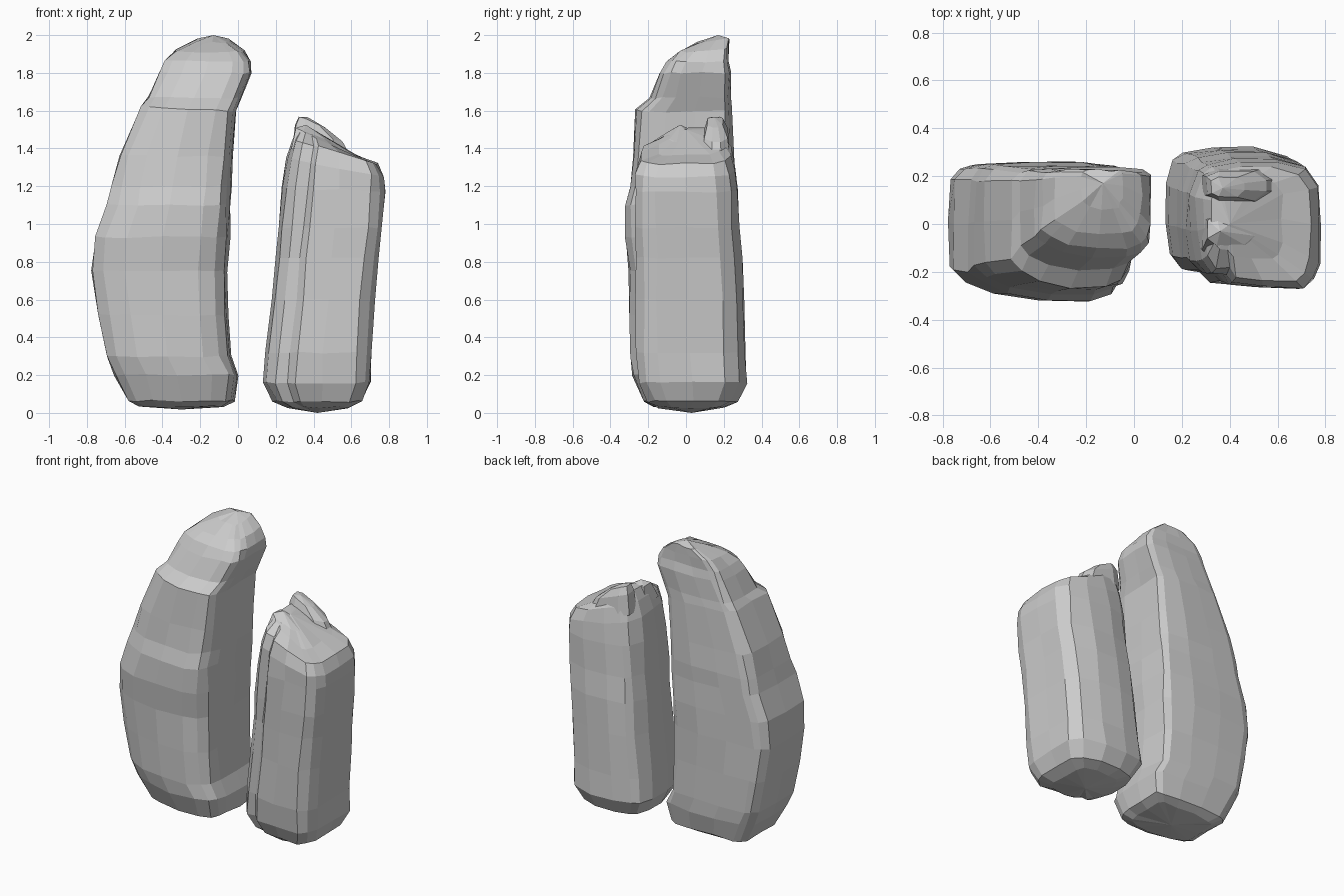
import bpy, bmesh, random

random.seed(4)


def loft(name, outline, sections, bottom, top, jitter=0.006):
    """Skin a unit outline through sections (z, x0, x1, y0, y1, slope_x, slope_y)."""
    bm = bmesh.new()
    rings = []
    for z, x0, x1, y0, y1, sx, sy in sections:
        ring = []
        for u, v in outline:
            r = [random.uniform(-jitter, jitter) for _ in range(3)]
            ring.append(bm.verts.new((x0 + u * (x1 - x0) + r[0],
                                      y0 + v * (y1 - y0) + r[1],
                                      z + sx * (u - 0.5) + sy * (v - 0.5) + r[2])))
        rings.append(ring)
    n = len(outline)
    for a, b in zip(rings, rings[1:]):
        for i in range(n):
            j = (i + 1) % n
            bm.faces.new((a[i], a[j], b[j], b[i]))
    for ring, tip in ((rings[0], bottom), (rings[-1], top)):
        c = bm.verts.new(tip)
        for i in range(n):
            bm.faces.new((ring[i], ring[(i + 1) % n], c))
    bmesh.ops.recalc_face_normals(bm, faces=bm.faces)
    me = bpy.data.meshes.new(name)
    bm.to_mesh(me)
    bm.free()
    ob = bpy.data.objects.new(name, me)
    bpy.context.collection.objects.link(ob)
    return ob


# Tall leaning stone: flat back, bulged front, stepped-back head
tall_outline = [(0, .22), (0, .55), (.01, .87), (.06, .95), (.13, .98), (.4, 1), (.7, 1),
                (.93, .97), (.99, .92), (1, .6), (.99, .3), (.97, .15), (.91, .06),
                (.78, 0), (.5, 0), (.24, .05), (.08, .14)]
tall_sections = [
    (.035, -.52, -.08, -.17, .17, 0, 0),
    (.065, -.58, -.02, -.22, .22, 0, 0),
    (.20, -.65, .005, -.28, .25, 0, 0),
    (.30, -.695, -.04, -.295, .255, 0, 0),
    (.52, -.735, -.055, -.30, .26, 0, 0),
    (.75, -.775, -.055, -.30, .26, 0, 0),
    (.93, -.755, -.045, -.32, .26, 0, 0),
    (1.10, -.69, -.04, -.325, .26, 0, 0),
    (1.20, -.665, -.035, -.295, .255, 0, 0),
    (1.36, -.625, -.025, -.28, .25, 0, 0),
    (1.61, -.51, -.01, -.265, .245, -.03, 0),
    (1.67, -.475, .02, -.19, .24, 0, 0),
    (1.80, -.415, .075, -.14, .235, 0, 0),
    (1.86, -.385, .07, -.10, .23, 0, 0),
    (1.92, -.33, .03, -.04, .23, 0, .02),
    (1.97, -.22, -.05, .06, .225, 0, .02),
]
loft("tall_stone", tall_outline, tall_sections, (-.3, 0, .018), (-.13, .17, 2.0))

# Short stone: grooved front left edge, sloping top
short_outline = [(0, .45), (0, .72), (.06, .9), (.13, .96), (.35, 1), (.65, 1), (.9, .93),
                 (1, .8), (1, .5), (1, .2), (.96, .07), (.87, 0), (.55, .01), (.3, .04),
                 (.24, .11), (.12, .12), (.04, .22)]
short_sections = [
    (.03, .26, .58, -.15, .20, 0, 0),
    (.06, .185, .655, -.20, .27, 0, 0),
    (.16, .128, .70, -.25, .325, 0, 0),
    (.32, .145, .705, -.265, .315, 0, 0),
    (.60, .18, .72, -.265, .305, 0, 0),
    (.82, .20, .74, -.265, .295, 0, 0),
    (.98, .215, .76, -.27, .285, 0, 0),
    (1.18, .235, .775, -.27, .275, -.02, 0),
    (1.30, .26, .77, -.265, .26, -.10, 0),
    (1.385, .29, .735, -.24, .24, -.13, 0),
    (1.435, .32, .62, -.15, .20, -.14, .02),
]
loft("short_stone", short_outline, short_sections, (.42, .03, .0), (.40, .0, 1.50))

# Broken crests on top of the short stone
crest_outline = [(0, .2), (0, .8), (.2, 1), (.8, 1), (1, .7), (1, .3), (.8, 0), (.2, 0)]
loft("back_crest", crest_outline,
     [(1.36, .285, .61, .09, .235, -.06, 0), (1.48, .305, .55, .10, .22, -.09, 0),
      (1.54, .325, .46, .115, .195, -.06, 0)], (.4, .15, 1.35), (.37, .15, 1.565), .004)
loft("middle_crest", crest_outline,
     [(1.37, .285, .60, -.15, .06, -.06, 0), (1.47, .305, .50, -.09, .04, -.07, 0)],
     (.4, -.03, 1.35), (.36, -.03, 1.525), .004)
